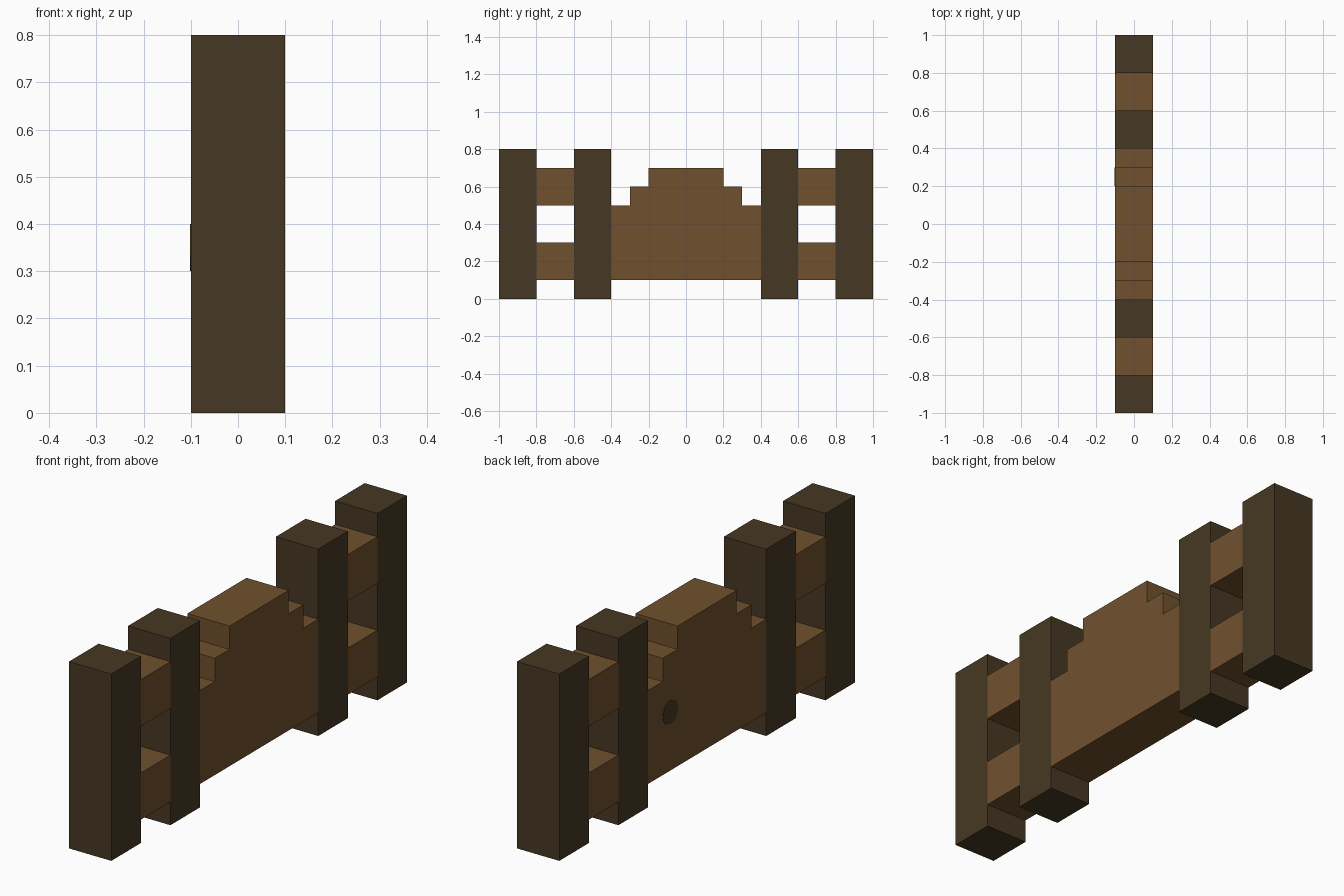
import bpy
import bmesh
import math
from mathutils import Matrix

cube = bpy.data.objects.get("Cube")
if cube:
    bpy.data.objects.remove(cube, do_unlink=True)

HALF = 0.1  # half thickness of the whole gate


def make_material(name, color):
    mat = bpy.data.materials.new(name)
    mat.use_nodes = True
    mat.diffuse_color = color
    bsdf = next(n for n in mat.node_tree.nodes if n.type == 'BSDF_PRINCIPLED')
    bsdf.inputs["Base Color"].default_value = color
    return mat


dark_wood = make_material("dark wood", (0.062, 0.040, 0.017, 1))
brown_wood = make_material("brown wood", (0.163, 0.081, 0.027, 1))


def finish(name, bm, mat):
    bmesh.ops.recalc_face_normals(bm, faces=bm.faces)
    mesh = bpy.data.meshes.new(name)
    bm.to_mesh(mesh)
    bm.free()
    mesh.materials.append(mat)
    obj = bpy.data.objects.new(name, mesh)
    bpy.context.collection.objects.link(obj)
    return obj


def extrude_profile(name, points, mat):
    """Extrude a (y, z) outline across the gate thickness."""
    bm = bmesh.new()
    face = bm.faces.new([bm.verts.new((-HALF, y, z)) for y, z in points])
    new = bmesh.ops.extrude_face_region(bm, geom=[face])["geom"]
    verts = [v for v in new if isinstance(v, bmesh.types.BMVert)]
    bmesh.ops.translate(bm, verts=verts, vec=(2 * HALF, 0, 0))
    return finish(name, bm, mat)


def beam(name, y0, y1, z0, z1, mat):
    return extrude_profile(name, [(y0, z0), (y1, z0), (y1, z1), (y0, z1)], mat)


# Posts and short rails at both ends
for side, s in (("front", -1), ("back", 1)):
    for label, y in (("outer", 0.9), ("inner", 0.5)):
        beam(f"{side}_{label}_post", s * y - 0.1, s * y + 0.1, 0, 0.8, dark_wood)
    for label, z in (("lower", 0.1), ("upper", 0.5)):
        beam(f"{side}_{label}_rail", s * 0.7 - 0.1, s * 0.7 + 0.1, z, z + 0.2, brown_wood)

# Stepped central panel, mirrored from one half outline
half = [(0.4, 0.1), (0.4, 0.5), (0.3, 0.5), (0.3, 0.6), (0.2, 0.6), (0.2, 0.7)]
outline = half + [(-y, z) for y, z in reversed(half)]
extrude_profile("stepped_panel", outline, brown_wood)

# Dark round spot on one face of the panel
bm = bmesh.new()
bmesh.ops.create_cone(
    bm, cap_ends=True, segments=32, radius1=0.05, radius2=0.05, depth=0.004,
    matrix=Matrix.Translation((-HALF, 0.25, 0.35)) @ Matrix.Rotation(math.pi / 2, 4, 'Y'))
finish("round_spot", bm, dark_wood)
